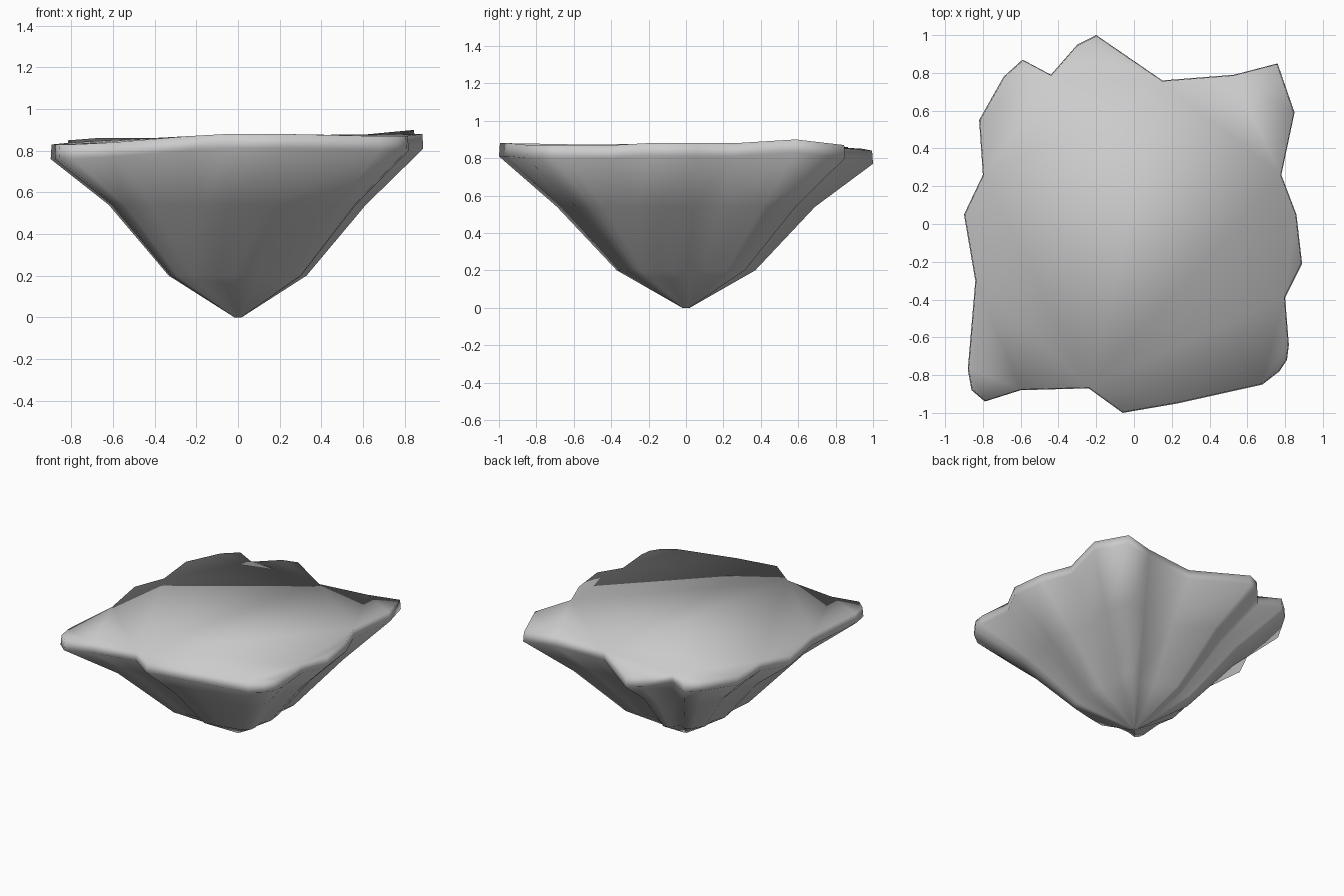
import bpy
import bmesh

# Remove only the default cube
default_cube = bpy.data.objects.get("Cube")
if default_cube:
    bpy.data.objects.remove(default_cube, do_unlink=True)

# Single stone colour
stone = bpy.data.materials.new("grey stone")
stone.use_nodes = True
stone_colour = (0.6, 0.6, 0.6, 1)
stone.diffuse_color = stone_colour
stone.node_tree.nodes["Principled BSDF"].inputs["Base Color"].default_value = stone_colour

# Ragged plateau outline, counter-clockwise: x, y, rim height
outline = [
    (.76, .85, .87), (.85, .59, .9), (.78, .26, .88), (.86, .05, .88),
    (.89, -.21, .88), (.8, -.39, .87), (.82, -.64, .87), (.81, -.72, .87),
    (.77, -.78, .87), (.68, -.85, .87), (.23, -.95, .88), (-.06, -1, .88),
    (-.24, -.87, .87), (-.6, -.88, .84), (-.79, -.94, .83), (-.86, -.88, .83),
    (-.88, -.77, .83), (-.84, -.3, .83), (-.9, .05, .83), (-.8, .26, .84),
    (-.82, .55, .85), (-.69, .78, .86), (-.59, .87, .86), (-.44, .79, .86),
    (-.3, .95, .85), (-.2, 1, .84), (.15, .76, .86), (.53, .79, .87),
]

# Wall levels from the tip upwards: outline scale, height
wall_levels = [(.02, 0), (.37, .2), (.69, .54)]
lip_drop = .07


def add_ring(bm, scale, height_at):
    """One closed ring of the rock, scaled towards the vertical axis."""
    return [bm.verts.new((x * scale, y * scale, height_at(z))) for x, y, z in outline]


def bridge(bm, lower, upper):
    """Join two neighbouring rings with a band of quads."""
    count = len(lower)
    for i in range(count):
        j = (i + 1) % count
        bm.faces.new((lower[j], upper[j], upper[i], lower[i]))


def build_rock(name):
    bm = bmesh.new()
    # Tapering underside, then the short upright lip
    rings = [add_ring(bm, scale, lambda z, h=height: h) for scale, height in wall_levels]
    rings.append(add_ring(bm, 1, lambda z: z - lip_drop))
    rings.append(add_ring(bm, .995, lambda z: z))
    for lower, upper in zip(rings, rings[1:]):
        bridge(bm, lower, upper)

    # Flat tip below and plateau above
    bm.faces.new(rings[0])
    plateau = bm.faces.new(rings[-1])
    bmesh.ops.triangulate(bm, faces=[plateau])
    bmesh.ops.recalc_face_normals(bm, faces=bm.faces[:])

    # Soft shading throughout, including across the rim
    for face in bm.faces:
        face.smooth = True
    mesh = bpy.data.meshes.new(name)
    bm.to_mesh(mesh)
    bm.free()
    mesh.materials.append(stone)
    rock = bpy.data.objects.new(name, mesh)
    bpy.context.collection.objects.link(rock)
    return rock


build_rock("floating_rock")
